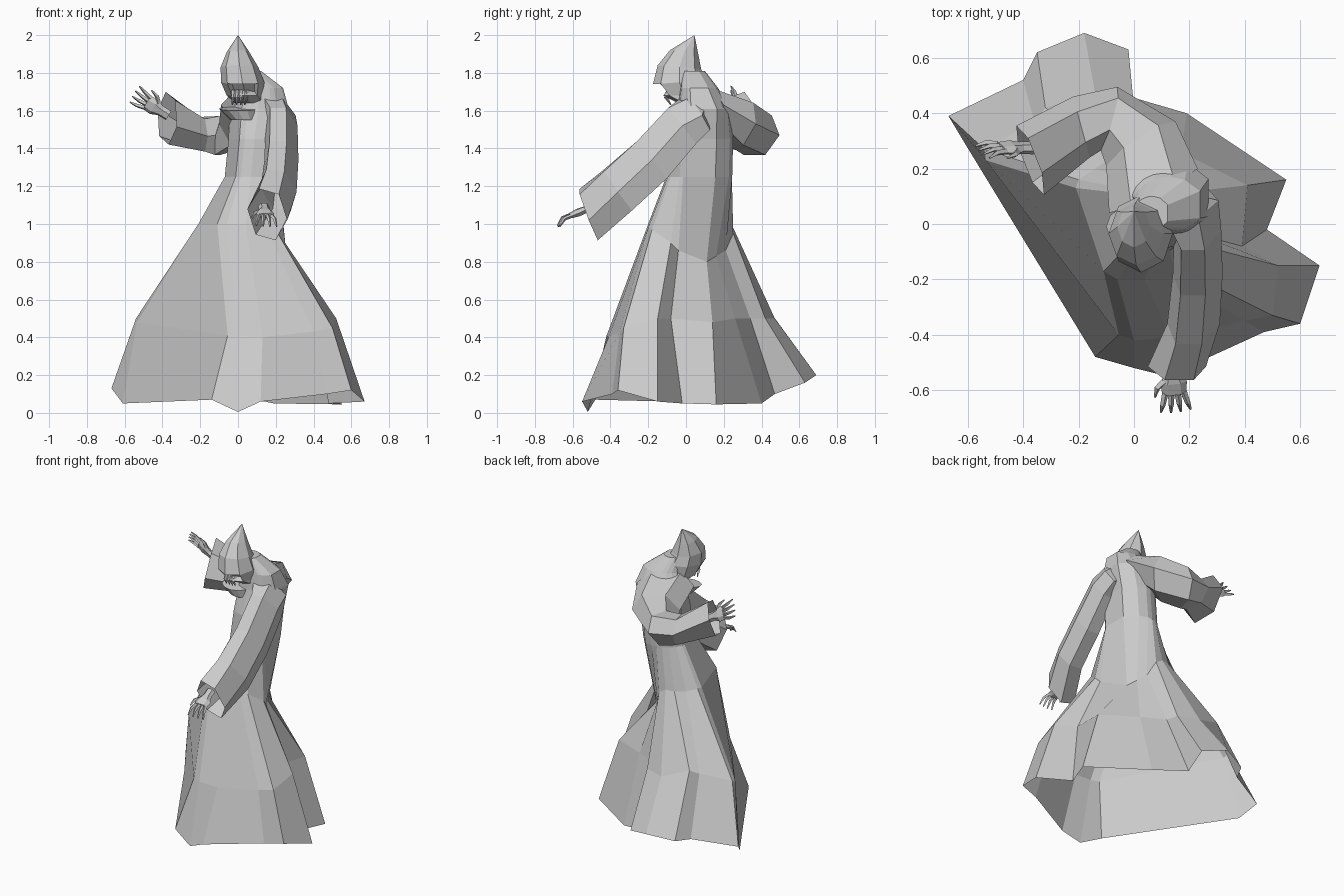
import bpy
import bmesh
from math import atan2, cos, pi, sin
from mathutils import Vector

old = bpy.data.objects.get("Cube")
if old:
    bpy.data.objects.remove(old, do_unlink=True)

grey = bpy.data.materials.new("stone grey")
grey.use_nodes = True
grey.diffuse_color = (0.6, 0.6, 0.6, 1)
grey.node_tree.nodes["Principled BSDF"].inputs["Base Color"].default_value = (0.6, 0.6, 0.6, 1)


def finish(bm, name):
    """Turn a bmesh into a flat-shaded object."""
    bmesh.ops.recalc_face_normals(bm, faces=bm.faces)
    mesh = bpy.data.meshes.new(name)
    bm.to_mesh(mesh)
    bm.free()
    mesh.materials.append(grey)
    obj = bpy.data.objects.new(name, mesh)
    bpy.context.collection.objects.link(obj)
    return obj


def loft(bm, rings, cap_start=False, cap_end=False):
    """Skin a list of closed rings with quads."""
    loops = [[bm.verts.new(p) for p in ring] for ring in rings]
    count = len(loops[0])
    for low, high in zip(loops, loops[1:]):
        for i in range(count):
            j = (i + 1) % count
            bm.faces.new((low[i], low[j], high[j], high[i]))
    if cap_start:
        bm.faces.new(loops[0][::-1])
    if cap_end:
        bm.faces.new(loops[-1])
    return loops


def section(center, side, up, count=6):
    """Oval section spanned by a side vector and an up vector."""
    center, side, up = Vector(center), Vector(side), Vector(up)
    angles = [2 * pi * i / count for i in range(count)]
    return [center + side * cos(a) + up * sin(a) for a in angles]


def oval(angles, x, y, z, rx, ry, tilt=0):
    """Level oval, tilted by raising its back and lowering its front."""
    return [Vector((x + rx * cos(a), y + ry * sin(a), z + tilt * sin(a))) for a in angles]


# Robe: folded hem, knee and hip rings, then plain ovals up to the neck
hem = [(0, -.52, .005), (.12, -.55, .06), (.47, -.39, .1), (.6, -.36, .12),
       (.67, -.15, .06), (.48, -.02, .05), (.55, .16, .045), (.19, .4, .05),
       (-.05, .47, .1), (-.02, .63, .16), (-.18, .69, .2), (-.35, .62, .17),
       (-.4, .52, .16), (-.67, .39, .13), (-.61, .29, .05), (-.14, -.48, .07)]
knee = [(0, -.42, .41), (.13, -.41, .4), (.4, -.35, .43), (.5, -.33, .45),
        (.52, -.15, .5), (.39, -.08, .5), (.41, .14, .48), (.17, .26, .5),
        (.02, .34, .5), (0, .42, .5), (-.14, .47, .5), (-.32, .42, .57),
        (-.36, .37, .54), (-.54, .27, .5), (-.535, .23, .48), (-.055, -.4, .41)]
hip = [(-.06, -.2, 1), (.04, -.2, 1), (.15, -.2, .98), (.2, -.18, .97),
       (.25, -.08, .9), (.24, -.04, .86), (.15, .11, .8), (.11, .16, .83),
       (.07, .21, .86), (.03, .25, .95), (-.02, .25, .98), (-.08, .24, .98),
       (-.14, .2, .98), (-.2, .16, 1), (-.21, .13, 1), (-.11, -.17, 1)]
around = [atan2(y - .06, x - .06) for x, y, z in hip]
bm = bmesh.new()
loft(bm, [hem, knee, hip,
          oval(around, .08, .07, 1.25, .155, .175),
          oval(around, .1, .08, 1.45, .155, .17),
          oval(around, .12, .095, 1.61, .17, .14),
          oval(around, .125, .07, 1.72, .13, .1),
          oval(around, .065, .04, 1.81, .065, .06)], cap_end=True)
finish(bm, "robe")

# Collar standing forward under the chin
twelve = [2 * pi * i / 12 for i in range(12)]
bm = bmesh.new()
loft(bm, [oval(twelve, .03, .0, 1.55, .07, .07),
          oval(twelve, .0, -.01, 1.61, .1, .08, .01)], cap_end=True)
finish(bm, "collar")

# Sleeves: the left reaches forward and down, the right bends at the elbow
sleeves = {
    "left_sleeve": [
        ((.13, .11, 1.67), (.08, 0, -.03), (-.03, 0, .07)),
        ((.195, .065, 1.595), (.11, .02, -.02), (-.02, -.06, .1)),
        ((.23, -.02, 1.52), (.085, 0, 0), (-.02, -.085, .11)),
        ((.23, -.18, 1.34), (.09, 0, 0), (-.02, -.09, .115)),
        ((.215, -.36, 1.18), (.095, 0, -.01), (-.02, -.085, .12)),
        ((.155, -.515, 1.05), (.105, 0, -.03), (.01, -.055, .14))],
    "right_sleeve": [
        ((.07, .12, 1.63), (.16, .08, 0), (0, -.02, .1)),
        ((.025, .29, 1.53), (.125, .08, 0), (0, .03, .13)),
        ((-.09, .38, 1.47), (.03, .115, 0), (.02, .02, .12)),
        ((-.19, .35, 1.475), (-.03, .11, .01), (.0, .0, .1)),
        ((-.375, .23, 1.56), (-.05, .125, .045), (.02, .02, .135))]}
for name, parts in sleeves.items():
    bm = bmesh.new()
    loft(bm, [section(*part) for part in parts], cap_start=True)
    finish(bm, name)

# Hood: tilted cone of ovals closing at a peak, with a sunken face opening
eight = [-pi / 2 + 2 * pi * i / 8 for i in range(8)]
bm = bmesh.new()
loops = loft(bm, [oval(eight, .07, .06, 1.64, .085, .1),
                  oval(eight, .035, -.01, 1.68, .095, .11),
                  oval(eight, .025, -.035, 1.75, .115, .14, .01),
                  oval(eight, .008, -.035, 1.83, .1, .115, -.01),
                  oval(eight, 0, -.01, 1.91, .06, .075, -.01)], cap_start=True)
peak = bm.verts.new((0, .045, 2))
for a, b in zip(loops[-1], loops[-1][1:] + loops[-1][:1]):
    bm.faces.new((a, b, peak))
bmesh.ops.recalc_face_normals(bm, faces=bm.faces)
lips = {loops[row][col] for row in (1, 2) for col in (7, 0, 1)}
opening = [f for f in bm.faces if all(v in lips for v in f.verts)]
bmesh.ops.inset_region(bm, faces=opening, thickness=.008, depth=-.03)
finish(bm, "hood")


def limb(bm, path, radii, side):
    """Tapering four-sided tube along a path."""
    path = [Vector(p) for p in path]
    axis = (path[-1] - path[0]).normalized()
    across = side - axis * side.dot(axis)
    across.normalize()
    up = axis.cross(across)
    loft(bm, [section(p, across * r, up * r, 4) for p, r in zip(path, radii)], True, True)


# Beard strands hanging from the face opening
bm = bmesh.new()
for i in range(4):
    x = -.02 + i * .022
    limb(bm, [(x, -.09, 1.71), (x - .005, -.105, 1.67), (x - .01, -.08, 1.63)],
         (.014, .011, .003), Vector((1, 0, 0)))
finish(bm, "beard")


def hand(name, wrist, reach, side, curl, thumb_sign):
    """Palm with four curled fingers and a thumb."""
    wrist, curl = Vector(wrist), Vector(curl)
    reach, side = Vector(reach).normalized(), Vector(side)
    side = (side - reach * side.dot(reach)).normalized()
    up = reach.cross(side)
    bm = bmesh.new()
    loft(bm, [section(wrist - reach * .05, side * .03, up * .022),
              section(wrist, side * .03, up * .02),
              section(wrist + reach * .04, side * .048, up * .022),
              section(wrist + reach * .085, side * .044, up * .015)], True, True)
    for i in range(4):
        offset = i - 1.5
        root = wrist + reach * .078 + side * offset * .022
        joint = root + reach * .045 + side * offset * .008
        tip = joint + reach * (.035 - .005 * abs(offset)) + curl + side * offset * .006
        limb(bm, [root, joint, tip], (.012, .01, .004), side)
    root = wrist + reach * .03 + side * thumb_sign * .03
    joint = root + reach * .025 + side * thumb_sign * .03
    limb(bm, [root, joint, joint + reach * .035 + side * thumb_sign * .012 + curl * .5],
         (.014, .011, .004), side)
    finish(bm, name)


hand("left_hand", (.14, -.535, 1.075), (.08, -1, -.4), (1, 0, -.1), (0, .0, -.03), -1)
hand("right_hand", (-.41, .275, 1.6), (-1, 0, .6), (.5, -.4, .75), (-.008, -.015, .01), 1)
